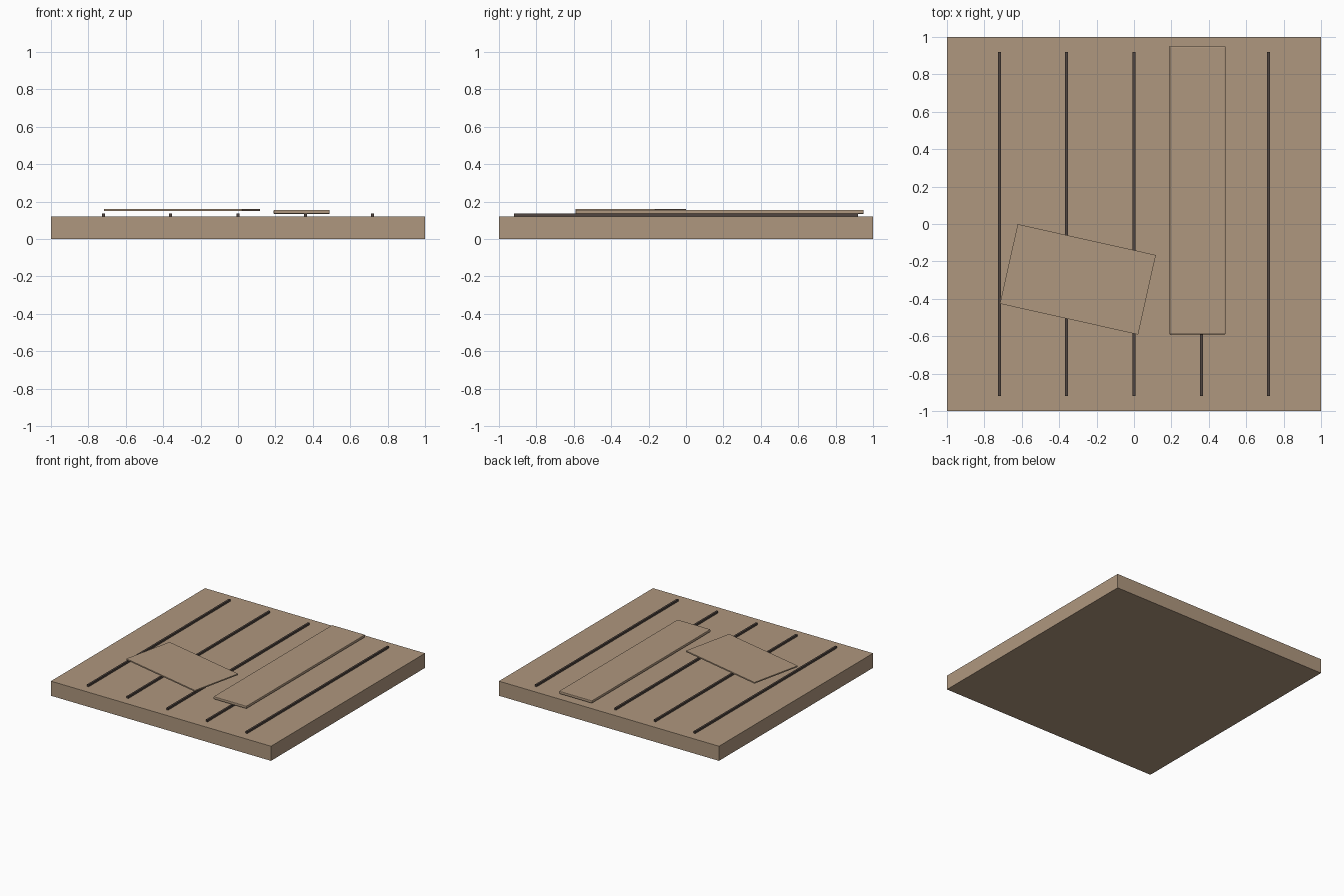
import bpy
import math

if "Cube" in bpy.data.objects:
    bpy.data.objects.remove(bpy.data.objects["Cube"], do_unlink=True)


def material(name, rgb):
    mat = bpy.data.materials.new(name)
    mat.use_nodes = True
    mat.diffuse_color = (*rgb, 1)
    mat.node_tree.nodes["Principled BSDF"].inputs["Base Color"].default_value = (*rgb, 1)
    return mat


def box(name, centre, size, mat, angle=0, bevel=0):
    bpy.ops.mesh.primitive_cube_add(size=1, location=centre)
    obj = bpy.context.object
    obj.name = name
    obj.scale = size
    bpy.ops.object.transform_apply(location=False, rotation=False, scale=True)
    obj.rotation_euler.z = math.radians(angle)
    obj.data.materials.append(mat)
    if bevel:
        mod = obj.modifiers.new("soft_edges", "BEVEL")
        mod.width = bevel
        mod.segments = 2
    return obj


wood = material("tan wood", (0.43, 0.31, 0.21))
dark = material("dark brown", (0.08, 0.06, 0.05))

# Thick square base
box("base_slab", (0, 0, 0.06), (2, 2, 0.12), wood)

# Thin dark seams running front to back
for i in range(-2, 3):
    box(f"seam_strip_{i + 3}", (i * 0.36, 0, 0.128), (0.016, 1.84, 0.016), dark)

# Long loose plank with softened edges
box("long_plank", (0.34, 0.18, 0.145), (0.3, 1.54, 0.022), wood, bevel=0.005)

# Thin board lying askew
box("askew_board", (-0.3, -0.296, 0.156), (0.757, 0.436, 0.01), wood, angle=-12.6)
